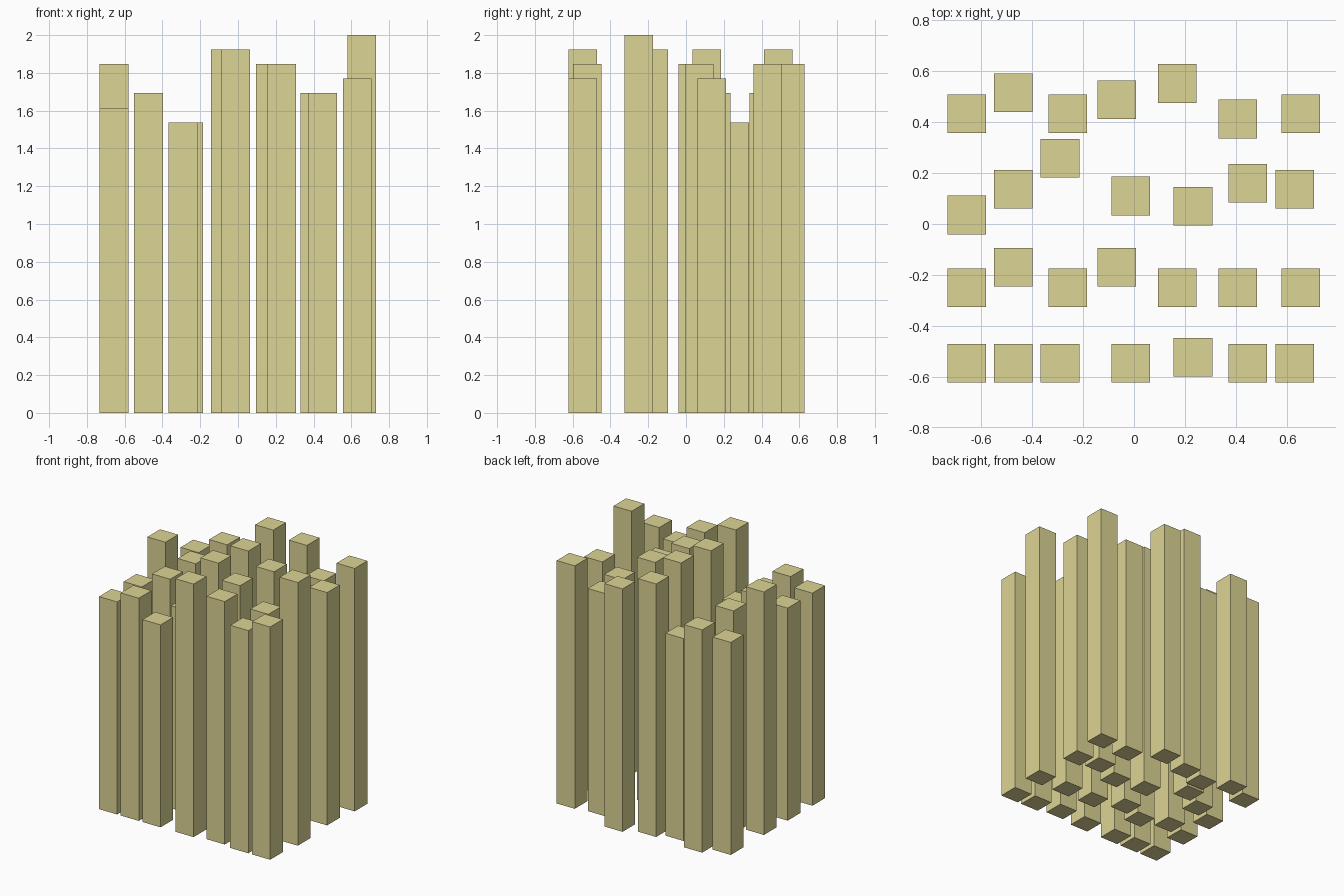
import bpy

W = 0.152          # pillar width
STEP = 2 / 26      # heights are whole multiples of this step

mat = bpy.data.materials.new("khaki")
mat.diffuse_color = (0.72, 0.66, 0.30, 1)


def pillar(name, x, y, h):
    bpy.ops.mesh.primitive_cube_add(size=1, location=(x, y, h / 2))
    ob = bpy.context.object
    ob.name = name
    ob.scale = (W, W, h)
    bpy.ops.object.transform_apply(location=False, rotation=False, scale=True)
    ob.data.materials.append(mat)


# Column positions alternate between odd and even rows
XA = [-0.657, -0.474, -0.26, -0.068, 0.17, 0.408, 0.655]
XB = [-0.657, -0.474, -0.291, -0.013, 0.232, 0.447, 0.631]

# Rows from front to back: x positions, y positions, heights in steps
rows = [
    (XB, [-0.547, -0.547, -0.547, -0.547, -0.523, -0.547, -0.547],
     [21, 22, 20, 25, 24, 22, 23]),
    (XA, [-0.25, -0.17, -0.25, -0.17, -0.25, -0.25, -0.25],
     [21, 22, 20, 25, 24, 22, 26]),
    (XB, [0.035, 0.137, 0.258, 0.11, 0.07, 0.16, 0.137],
     [24, 22, 20, 25, 24, 22, 23]),
    (XA, [0.433, 0.515, 0.433, 0.488, 0.552, 0.412, 0.433],
     [21, 22, 20, 25, 24, 22, 24]),
]

for r, (xs, ys, hs) in enumerate(rows, 1):
    for c, (x, y, h) in enumerate(zip(xs, ys, hs), 1):
        pillar(f"pillar_row{r}_col{c}", x, y, h * STEP)
